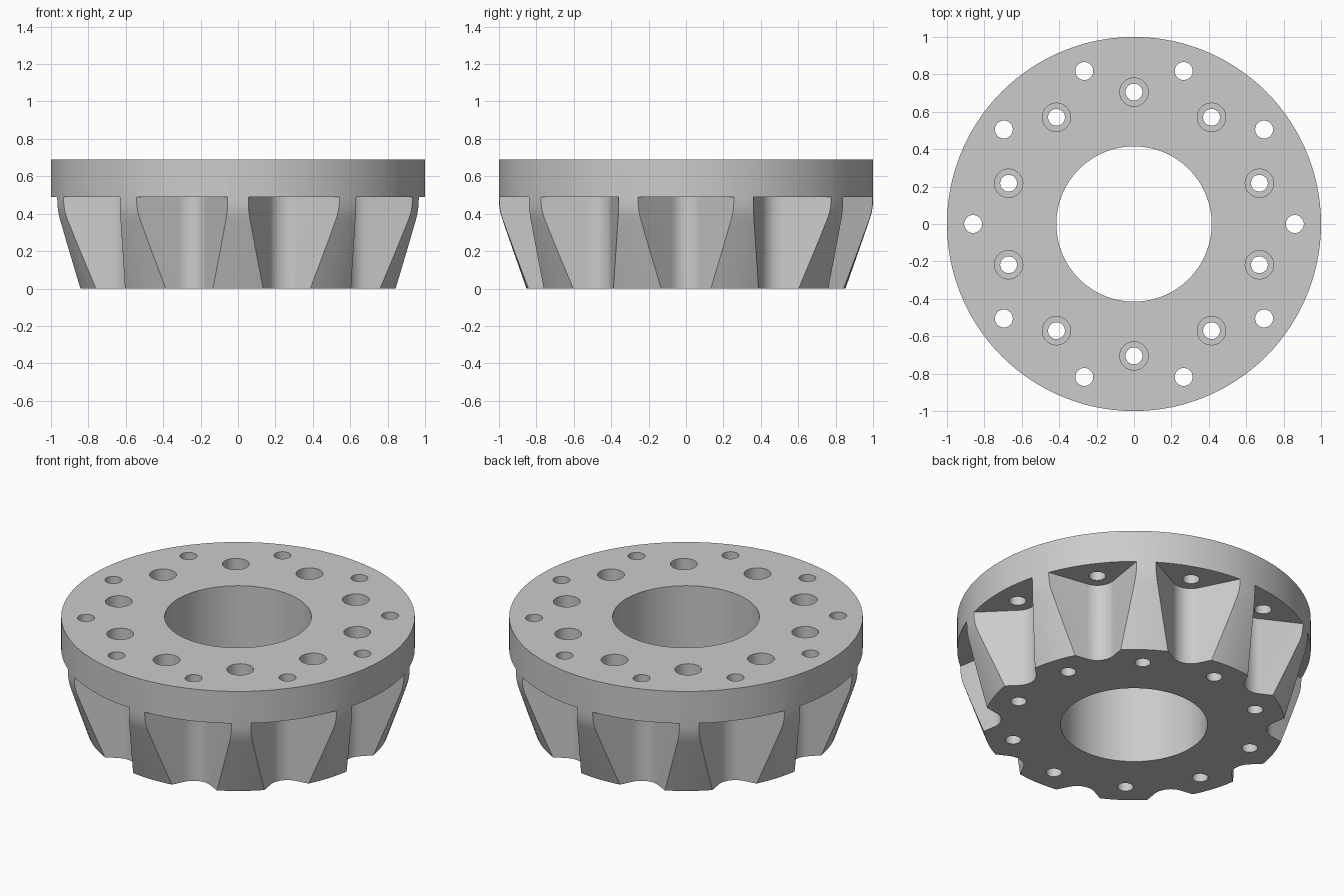
import bpy
import bmesh
from math import sin, cos, pi, radians, sqrt

if "Cube" in bpy.data.objects:
    bpy.data.objects.remove(bpy.data.objects["Cube"], do_unlink=True)

HEIGHT = 0.69
FLANGE_Z = 0.49      # underside of the flange
COUNT = 10
STEP = 2 * pi / COUNT
HOLE_RING = 0.86     # outer bolt circle
SCREW_RING = 0.705   # inner bolt circle


def make_object(name, bm):
    bmesh.ops.recalc_face_normals(bm, faces=bm.faces[:])
    mesh = bpy.data.meshes.new(name)
    bm.to_mesh(mesh)
    bm.free()
    obj = bpy.data.objects.new(name, mesh)
    bpy.context.collection.objects.link(obj)
    return obj


def lathe(bm, profile, segments, cx=0, cy=0):
    """Revolve a closed (radius, z) profile about a vertical axis."""
    rings = []
    for i in range(segments):
        a = 2 * pi * i / segments
        rings.append([bm.verts.new((cx + r * cos(a), cy + r * sin(a), z))
                      for r, z in profile])
    n = len(profile)
    for i in range(segments):
        r0, r1 = rings[i], rings[(i + 1) % segments]
        for j in range(n):
            k = (j + 1) % n
            bm.faces.new((r0[j], r0[k], r1[k], r1[j]))


def stack(bm, steps, segments, cx, cy):
    """Solid stepped pin: list of (radius, z) with flat end caps."""
    rings = [[bm.verts.new((cx + r * cos(2 * pi * i / segments),
                            cy + r * sin(2 * pi * i / segments), z))
              for i in range(segments)] for r, z in steps]
    bm.faces.new(rings[0])
    bm.faces.new(rings[-1])
    for lo, hi in zip(rings, rings[1:]):
        for i in range(segments):
            j = (i + 1) % segments
            bm.faces.new((lo[i], lo[j], hi[j], hi[i]))


def cut(target, name, bm):
    cutter = make_object(name, bm)
    cutter.hide_render = True
    mod = target.modifiers.new(name, 'BOOLEAN')
    mod.operation = 'DIFFERENCE'
    mod.solver = 'EXACT'
    mod.object = cutter
    return cutter


# Ring body: cylindrical flange blending into a tapered skirt
bm = bmesh.new()
lathe(bm, [(0.415, 0), (0.853, 0), (0.981, 0.366), (0.989, 0.391),
           (0.995, 0.418), (0.9985, 0.445), (1, 0.475),
           (1, HEIGHT), (0.415, HEIGHT)], 120)
body = make_object("flanged_ring", bm)

# Pockets: right-angled V with a round root centred on each outer hole
root = 0.106
bm = bmesh.new()
for n in range(COUNT):
    a = n * STEP
    outline = []
    for i in range(13):
        t = radians(135 + 90 * i / 12)
        outline.append((HOLE_RING + root * cos(t), root * sin(t)))
    reach = 1.15
    half = reach - HOLE_RING + root * sqrt(2)
    outline = [(reach, half)] + outline + [(reach, -half)]
    rings = [[bm.verts.new((x * cos(a) - y * sin(a), x * sin(a) + y * cos(a), z))
              for x, y in outline] for z in (-0.1, FLANGE_Z)]
    bm.faces.new(rings[0])
    bm.faces.new(rings[1])
    for i in range(len(outline)):
        j = (i + 1) % len(outline)
        bm.faces.new((rings[0][i], rings[0][j], rings[1][j], rings[1][i]))
cutters = []
# Neighbouring pockets stay apart inside the ring, so cut them in two sets
cutters.append(cut(body, "pocket_cutter", bm))
body.modifiers[-1].use_self = True

# Flange holes and counterbored screw holes
bm = bmesh.new()
for n in range(COUNT):
    a = n * STEP
    stack(bm, [(0.048, 0.4), (0.048, 0.8)], 32,
          HOLE_RING * cos(a), HOLE_RING * sin(a))
    a += STEP / 2
    stack(bm, [(0.045, -0.1), (0.045, FLANGE_Z), (0.076, FLANGE_Z), (0.076, 0.8)],
          32, SCREW_RING * cos(a), SCREW_RING * sin(a))
cutters.append(cut(body, "hole_cutter", bm))

# Apply the cuts and drop the cutters
bpy.context.view_layer.update()
graph = bpy.context.evaluated_depsgraph_get()
result = bpy.data.meshes.new_from_object(body.evaluated_get(graph))
body.modifiers.clear()
body.data = result
for c in cutters:
    bpy.data.objects.remove(c, do_unlink=True)

# Single grey finish
grey = bpy.data.materials.new("light_grey")
grey.use_nodes = True
colour = (0.6, 0.6, 0.6, 1)
grey.diffuse_color = colour
grey.node_tree.nodes["Principled BSDF"].inputs["Base Color"].default_value = colour
body.data.materials.clear()
body.data.materials.append(grey)

bpy.ops.object.select_all(action='DESELECT')
body.select_set(True)
bpy.context.view_layer.objects.active = body
bpy.ops.object.shade_smooth_by_angle(angle=radians(30))
